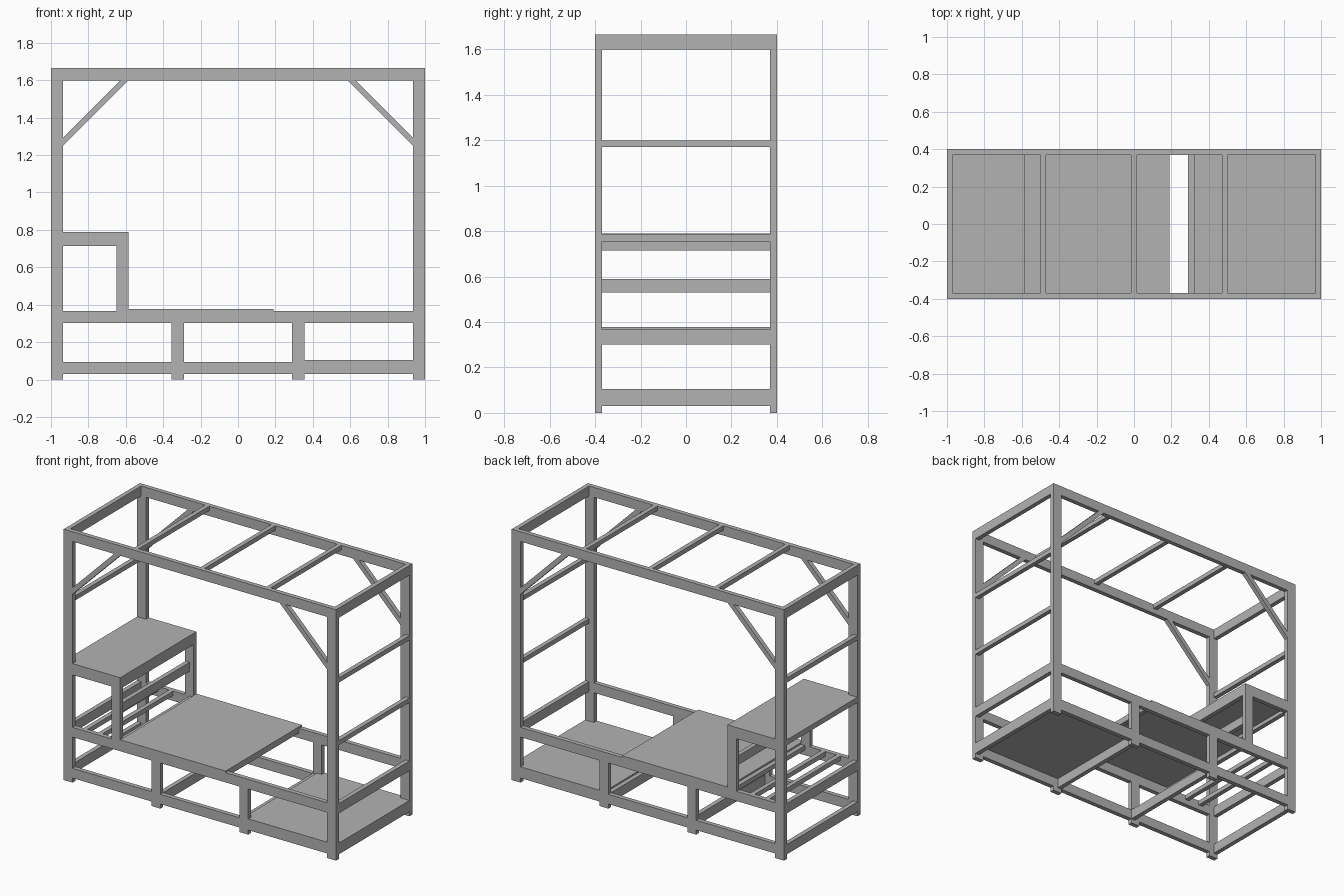
import bpy
import bmesh

cube = bpy.data.objects.get("Cube")
if cube:
    bpy.data.objects.remove(cube, do_unlink=True)

# One flat colour for the whole frame
grey = bpy.data.materials.new("plain_grey")
grey.use_nodes = True
colour = (0.45, 0.45, 0.45, 1)
grey.diffuse_color = colour
grey.node_tree.nodes["Principled BSDF"].inputs["Base Color"].default_value = colour

T = 0.03           # board thickness
W = 0.065          # board width
HY = 0.4           # half depth
IN = HY - T        # half depth between the long sides
TOP = 1.665
HEAD = TOP - W     # underside of the top rails
BASE = 0.03        # underside of the bottom rails
BED = 0.302        # underside of the bed rails
BED_TOP = BED + W
TABLE = 0.715      # underside of the table rails
TABLE_X = -0.585   # inner edge of the table
MID = 0.29         # inner edge of the middle posts


def finish(name, bm):
    bmesh.ops.recalc_face_normals(bm, faces=bm.faces)
    mesh = bpy.data.meshes.new(name)
    bm.to_mesh(mesh)
    bm.free()
    mesh.materials.append(grey)
    obj = bpy.data.objects.new(name, mesh)
    bpy.context.collection.objects.link(obj)
    return obj


def box(name, x, y, z):
    """Box from three (low, high) ranges."""
    bm = bmesh.new()
    bmesh.ops.create_cube(bm, size=1)
    for v in bm.verts:
        for i, (low, high) in enumerate((x, y, z)):
            v.co[i] = high if v.co[i] > 0 else low
    return finish(name, bm)


def span(a, b):
    return (min(a, b), max(a, b))


def cross(name, x, z, height, width=T):
    """Bar running from the front side to the back side."""
    return box(name, (x, x + width), (-IN, IN), (z, z + height))


def brace(name, s, y):
    """Diagonal corner brace with mitred ends."""
    inner = 1 - W
    run = HEAD - 1.25
    profile = [(inner, HEAD - run), (inner, HEAD - run + 0.044),
               (inner - run + 0.044, HEAD), (inner - run, HEAD)]
    bm = bmesh.new()
    face = bm.faces.new([bm.verts.new((s * px, y[0], pz)) for px, pz in profile])
    ext = bmesh.ops.extrude_face_region(bm, geom=[face])
    for v in ext["geom"]:
        if isinstance(v, bmesh.types.BMVert):
            v.co.y = y[1]
    return finish(name, bm)


# Long sides: rails, posts and braces
for side, d in (("front", -1), ("back", 1)):
    y = span(d * IN, d * HY)
    inner = (W - 1, 1 - W)
    box(side + "_top_rail", (-1, 1), y, (HEAD, TOP))
    box(side + "_bed_rail", inner, y, (BED, BED_TOP))
    box(side + "_bottom_rail", inner, y, (BASE, BASE + W))
    for end, s in (("right", -1), ("left", 1)):
        label = f"{side}_{end}"
        box(label + "_post", span(s * (1 - W), s), y, (0, HEAD))
        box(label + "_middle_post", span(s * MID, s * (MID + W)), y, (0, BED))
        brace(label + "_brace", s, y)
    # Table leg and table rail
    box(side + "_table_leg", (TABLE_X - W, TABLE_X), y, (BED_TOP, TABLE))
    box(side + "_table_rail", (W - 1, TABLE_X), y, (TABLE, TABLE + W))

# Ends: wide rails and ladder rungs
for end, x in (("right", -1), ("left", 1 - T)):
    for part, z in (("bottom", BASE), ("bed", BED), ("top", HEAD)):
        cross(f"{end}_end_{part}_rail", x, z, W)
    cross(end + "_lower_rung", x, 0.755, T)
    cross(end + "_upper_rung", x, 1.17, T)

# Roof bars
for x in (-0.485, 0, 0.485):
    cross("roof_bar", x - T / 2, TOP - T, T)

# Bottom cross rails beside the middle posts
cross("left_bottom_cross_rail", MID, BASE, W)
cross("right_bottom_cross_rail", -MID - T, BASE, W)

# Table cross rails
cross("table_apron", TABLE_X - T, TABLE, W)
cross("table_stretcher", TABLE_X - 0.06, 0.53, 0.06)

# Slats under the table and seat edges
for x in (-0.875, -0.765, TABLE_X - T, 0.16):
    cross("bed_slat", x, BED_TOP - T, T)

# Panels
box("table_top", (-1, TABLE_X), (-HY, HY), (TABLE + W, 0.79))
box("seat_panel", (TABLE_X, 0.19), (-HY, HY), (BED_TOP, 0.378))
box("floor_panel", (MID + T, 1), (-HY, HY), (BASE + W, 0.105))
